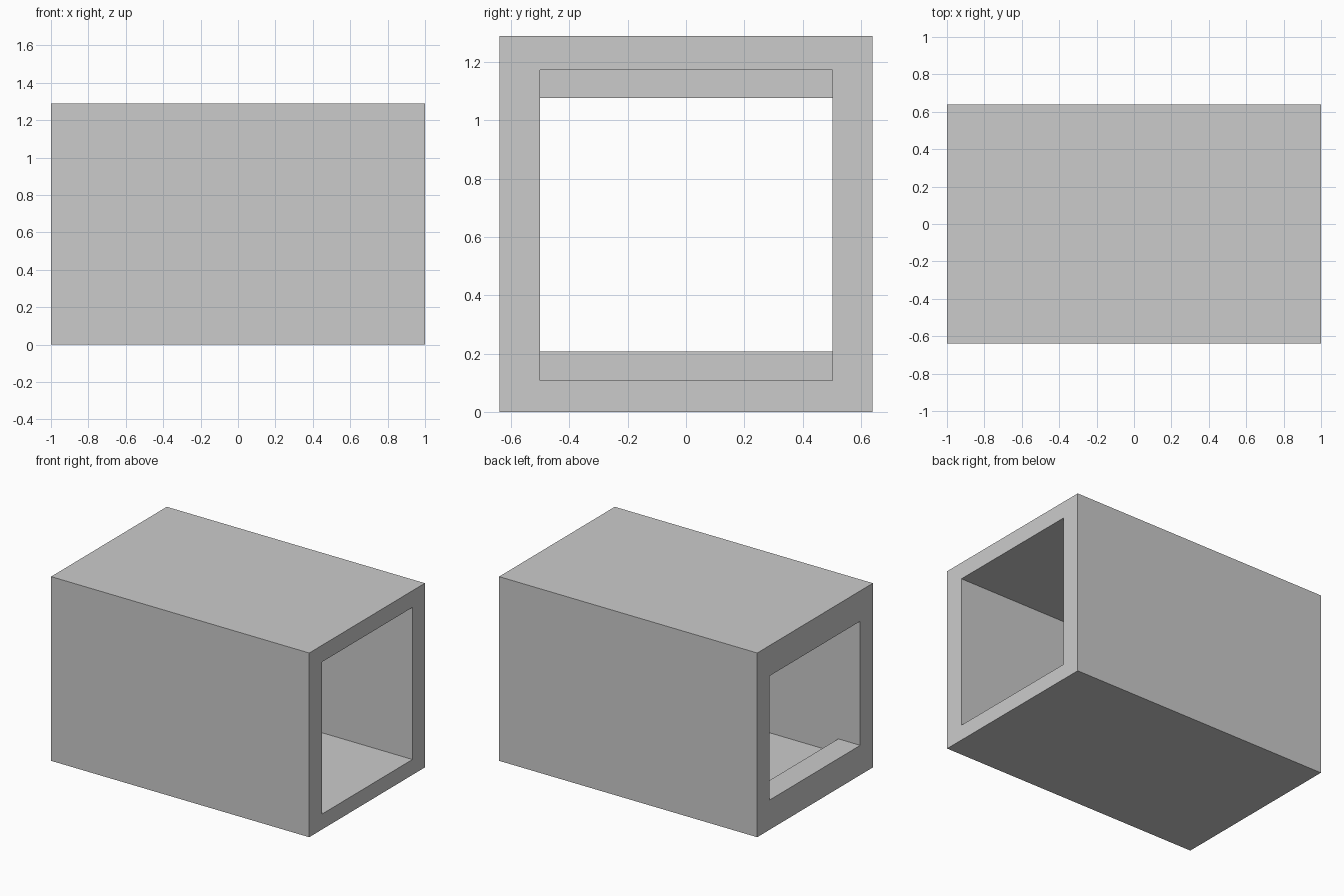
import bpy, bmesh

if "Cube" in bpy.data.objects:
    bpy.data.objects.remove(bpy.data.objects["Cube"])


def prism(name, profile, y0, y1):
    """Extrude a closed x-z profile from y0 to y1."""
    bm = bmesh.new()
    face = bm.faces.new([bm.verts.new((x, y0, z)) for x, z in profile])
    ext = bmesh.ops.extrude_face_region(bm, geom=[face])
    verts = [v for v in ext["geom"] if isinstance(v, bmesh.types.BMVert)]
    bmesh.ops.translate(bm, vec=(0, y1 - y0, 0), verts=verts)
    bmesh.ops.recalc_face_normals(bm, faces=bm.faces)
    mesh = bpy.data.meshes.new(name)
    bm.to_mesh(mesh)
    bm.free()
    obj = bpy.data.objects.new(name, mesh)
    bpy.context.collection.objects.link(obj)
    return obj


# Outer box
height, half_width = 1.29, 0.64
shell = prism("box_shell", [(-1, 0), (1, 0), (1, height), (-1, height)],
              -half_width, half_width)

# Tunnel: wide from the right end, narrowed by a lip at floor and ceiling on the left
lip_x, floor, ceiling = -0.83, 0.108, 1.173
lip_low, lip_high = 0.208, 1.077
tunnel = prism("tunnel_cutter", [
    (-1.1, lip_low), (lip_x, lip_low), (lip_x, floor), (1.1, floor),
    (1.1, ceiling), (lip_x, ceiling), (lip_x, lip_high), (-1.1, lip_high),
], -0.5, 0.502)
tunnel.hide_render = True

# Cut the tunnel out of the box
cut = shell.modifiers.new("tunnel", 'BOOLEAN')
cut.operation = 'DIFFERENCE'
cut.solver = 'EXACT'
cut.object = tunnel
bpy.context.view_layer.objects.active = shell
shell.select_set(True)
bpy.ops.object.modifier_apply(modifier=cut.name)
bpy.data.objects.remove(tunnel)
